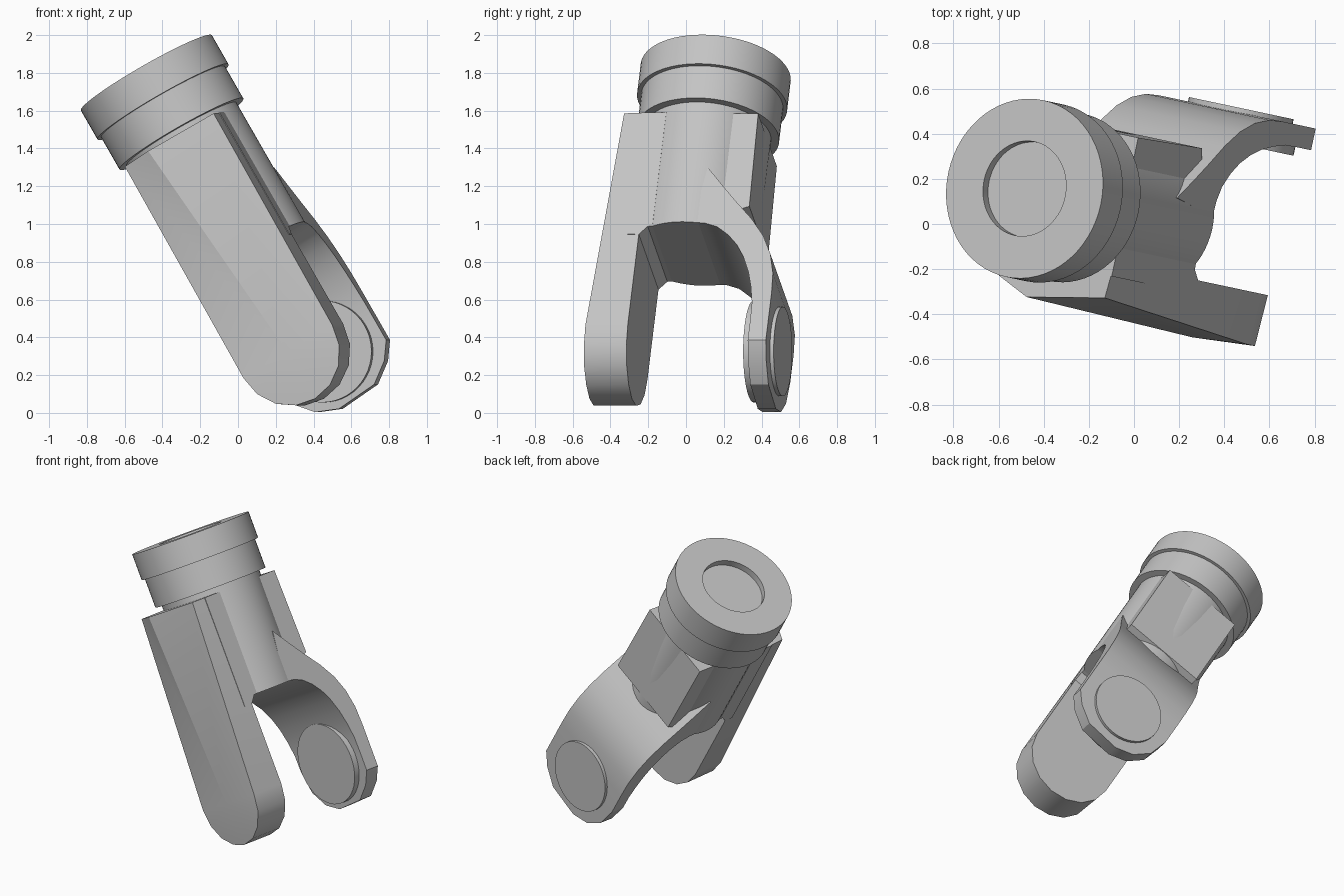
import bpy, bmesh, math
from mathutils import Matrix, Vector

if "Cube" in bpy.data.objects:
    bpy.data.objects.remove(bpy.data.objects["Cube"], do_unlink=True)

# One plain grey for the whole part
grey = bpy.data.materials.new("plain_grey")
grey.use_nodes = True
colour = (0.55, 0.55, 0.55, 1)
grey.diffuse_color = colour
grey.node_tree.nodes["Principled BSDF"].inputs["Base Color"].default_value = colour

# The fork is modelled upright below its cap (local z down the shaft), then leaned
POSE = (Matrix.Translation((-0.485, 0.157, 1.80))
        @ Matrix.Rotation(math.radians(-12), 4, 'Z')
        @ Matrix.Rotation(math.radians(-30.4), 4, 'Y'))


def finish(name, bm, angle=32):
    bmesh.ops.recalc_face_normals(bm, faces=bm.faces)
    mesh = bpy.data.meshes.new(name)
    bm.to_mesh(mesh)
    bm.free()
    mesh.materials.append(grey)
    for p in mesh.polygons:
        p.use_smooth = True
    mesh.set_sharp_from_angle(angle=math.radians(angle))
    ob = bpy.data.objects.new(name, mesh)
    ob.matrix_world = POSE
    bpy.context.collection.objects.link(ob)
    return ob


def lathe(name, profile, segments=64):
    """Spin an (r, z) profile about the shaft axis."""
    bm = bmesh.new()
    verts = [bm.verts.new((r, 0, z)) for r, z in profile]
    edges = [bm.edges.new(pair) for pair in zip(verts, verts[1:])]
    bmesh.ops.spin(bm, geom=verts + edges, cent=(0, 0, 0), axis=(0, 0, 1),
                   angle=math.tau, steps=segments, use_duplicate=False)
    bmesh.ops.remove_doubles(bm, verts=bm.verts, dist=0.0005)
    return finish(name, bm)


def prism(name, outline, axis, lo, hi):
    """Extrude a flat outline along x (outline in y, z) or y (outline in x, z)."""
    bm = bmesh.new()

    def ring(t):
        return [bm.verts.new((t, u, v) if axis == 'x' else (u, t, v)) for u, v in outline]
    a, b = ring(lo), ring(hi)
    bm.faces.new(a)
    bm.faces.new(b)
    for i in range(len(a)):
        j = (i + 1) % len(a)
        bm.faces.new((a[i], a[j], b[j], b[i]))
    return finish(name, bm)


def arc(radius, z, start, end, steps):
    angles = [math.radians(start + (end - start) * i / steps) for i in range(steps + 1)]
    return [(radius * math.cos(t), z + radius * math.sin(t)) for t in angles]


PIVOT = -1.71

# Cap with a shallow round recess and a stepped lower band
lathe("cap", [(0, -0.045), (0.212, -0.045), (0.212, 0), (0.4, 0), (0.4, -0.178),
              (0.378, -0.178), (0.378, -0.375), (0, -0.375)])

# Round shaft down to the crotch of the fork
lathe("shaft", [(0, -0.36), (0.335, -0.36), (0.335, -1.11), (0, -1.11)])

# Web joining the straight arm to the shaft
prism("arm_web", [(-0.3, -0.412), (-0.17, -0.412), (-0.17, -1.11), (-0.195, -1.112),
                  (-0.238, -1.16), (-0.3, -1.16)], 'x', -0.29, 0.29)


# Straight arm: rounded end, and a crowned outer face that thickens downward
def straight_arm():
    bm = bmesh.new()
    outline = [(0.29, -0.412)] + arc(0.29, PIVOT, 0, -180, 8) + [(-0.29, -0.412), (-0.12, -0.412)]
    inner = [bm.verts.new((x, -0.238, z)) for x, z in outline]
    outer = []
    for x, z in outline:
        low = min(1, (-0.412 - z) / 1.3)
        depth = 0.40 + 0.07 * low
        if -0.2 < x < 0.2:
            depth = 0.468
        outer.append(bm.verts.new((x * 0.96, -depth, z)))
    crown = bm.verts.new((0, -0.49, PIVOT))
    bm.faces.new(inner)
    for i in range(len(inner)):
        j = (i + 1) % len(inner)
        bm.faces.new((inner[i], inner[j], outer[j], outer[i]))
        bm.faces.new((outer[i], outer[j], crown))
    finish("straight_arm", bm)


straight_arm()

# Square pad on the shaft above the curved arm
prism("rear_pad", [(0.15, -0.412), (0.325, -0.412), (0.338, -0.98), (0.15, -1.05)],
      'x', -0.275, 0.275)

# Curved arm: S-shaped section sweeping out from the shaft to the end plate
outside = [(0.10, -0.77), (0.19, -0.88), (0.28, -0.985), (0.37, -1.085), (0.445, -1.19),
           (0.495, -1.30), (0.522, -1.42), (0.528, -1.54), (0.528, PIVOT)]
inside = [(0.43, PIVOT), (0.428, -1.6), (0.411, -1.5), (0.388, -1.41), (0.352, -1.32),
          (0.308, -1.245), (0.255, -1.185), (0.19, -1.135), (0.12, -1.112), (0.05, -1.108)]
prism("curved_arm", outside + inside, 'x', -0.325, 0.325)
prism("curved_arm_end", [(0.325, PIVOT), (0.325, -1.83), (0.26, -1.92), (0.15, -2.0),
                         (-0.08, -2.015), (-0.2, -1.965), (-0.29, -1.86), (-0.325, PIVOT)],
      'y', 0.43, 0.528)

# Round bosses on both faces of the end plate
prism("inner_boss", arc(0.27, PIVOT, 0, 352.5, 47), 'y', 0.39, 0.44)
prism("outer_boss", arc(0.237, PIVOT, 0, 352.5, 47), 'y', 0.52, 0.548)
